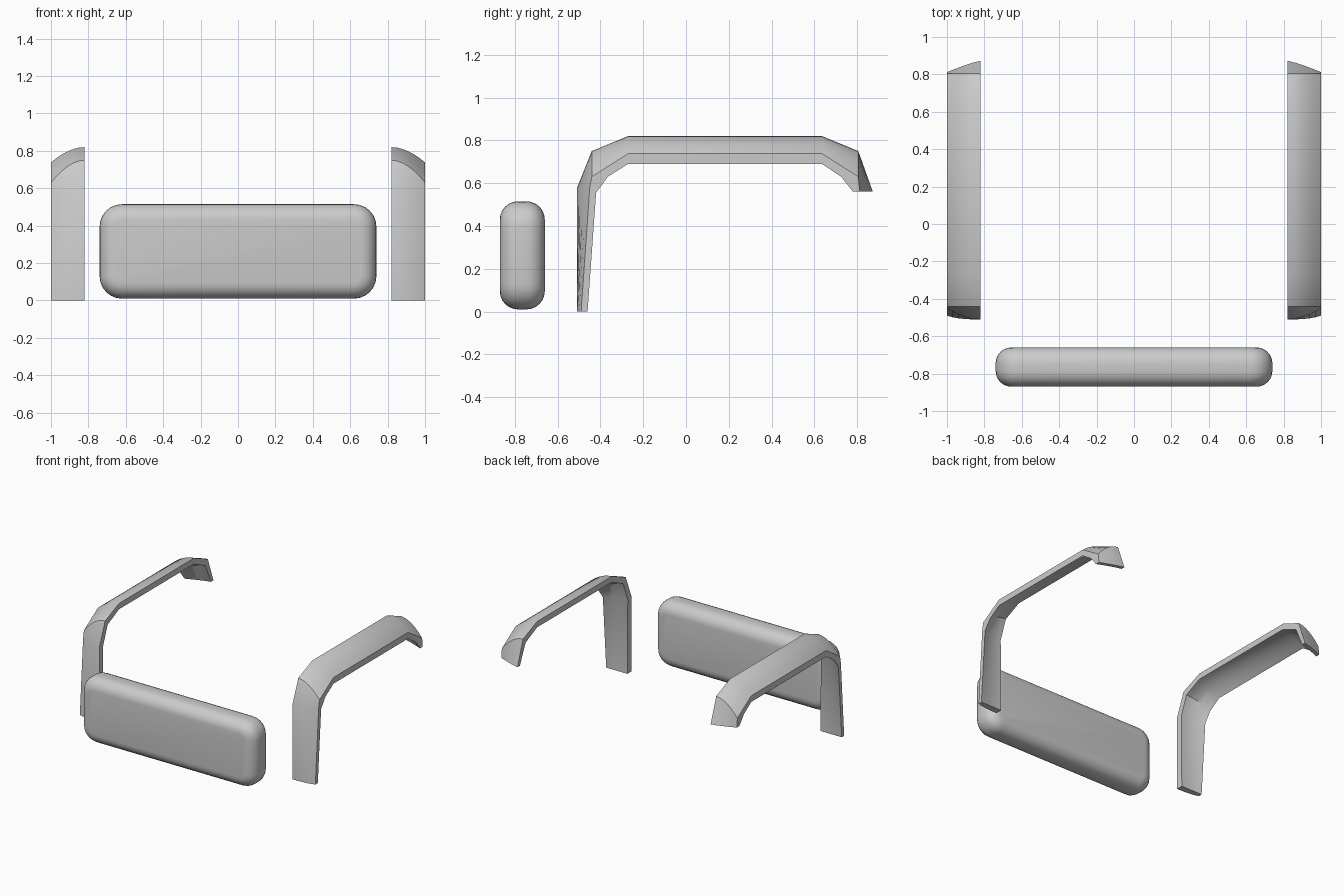
import bpy, bmesh
from mathutils import Vector

if "Cube" in bpy.data.objects:
    bpy.data.objects.remove(bpy.data.objects["Cube"])


def finish(bm, name, angle):
    bmesh.ops.recalc_face_normals(bm, faces=bm.faces[:])
    me = bpy.data.meshes.new(name)
    bm.to_mesh(me)
    bm.free()
    ob = bpy.data.objects.new(name, me)
    bpy.context.collection.objects.link(ob)
    bpy.ops.object.select_all(action='DESELECT')
    ob.select_set(True)
    bpy.context.view_layer.objects.active = ob
    bpy.ops.object.shade_smooth_by_angle(angle=angle)
    return ob


# Front panel: rounded outline, then softly rounded rims
bm = bmesh.new()
bmesh.ops.create_cube(bm, size=1)
for v in bm.verts:
    v.co = Vector((v.co.x * 1.48, v.co.y * 0.21 - 0.765, v.co.z * 0.505 + 0.2625))
corners = [e for e in bm.edges if abs(e.verts[0].co.y - e.verts[1].co.y) > 0.1]
bmesh.ops.bevel(bm, geom=corners, offset=0.12, segments=6, profile=0.5, affect='EDGES')
rims = [e for e in bm.edges if abs(e.verts[0].co.y - e.verts[1].co.y) < 0.01]
bmesh.ops.bevel(bm, geom=rims, offset=0.085, segments=6, profile=0.5, affect='EDGES')
finish(bm, "front_panel", 0.7)

# Fender stations (y, z): outer skin at inboard / outboard edge, inner skin at both
STATIONS = [
    ((-.51, 0), (-.49, 0), (-.46, 0), (-.46, 0)),
    ((-.51, .575), (-.45, .575), (-.465, .565), (-.42, .555)),
    ((-.44, .75), (-.44, .63), (-.41, .71), (-.365, .63)),
    ((-.27, .82), (-.27, .738), (-.27, .775), (-.27, .69)),
    ((.635, .82), (.635, .738), (.635, .775), (.635, .69)),
    ((.805, .75), (.805, .63), (.775, .71), (.725, .63)),
    ((.873, .56), (.812, .56), (.843, .56), (.78, .56)),
]
N = 6


def fender(side, name):
    bm = bmesh.new()
    rings = []
    for i, (a, b, c, d) in enumerate(STATIONS):
        power = 1.2 if i == 6 else 3 if i == 0 else 1.9
        ring = []
        for p, q, order in ((a, b, range(N + 1)), (c, d, range(N, -1, -1))):
            for k in order:
                t = k / N
                w = t ** power
                ring.append(bm.verts.new((side * (0.82 + 0.18 * t),
                                          p[0] + (q[0] - p[0]) * w,
                                          p[1] + (q[1] - p[1]) * w)))
        rings.append(ring)
    n = len(rings[0])
    # Skins and long edges
    for r, s in zip(rings, rings[1:]):
        for j in range(n):
            bm.faces.new((r[j], r[(j + 1) % n], s[(j + 1) % n], s[j]))
    # End caps
    for r in (rings[0], rings[-1]):
        for j in range(N):
            bm.faces.new((r[j], r[j + 1], r[n - 2 - j], r[n - 1 - j]))
    finish(bm, name, 0.6)


fender(1, "right_fender")
fender(-1, "left_fender")
